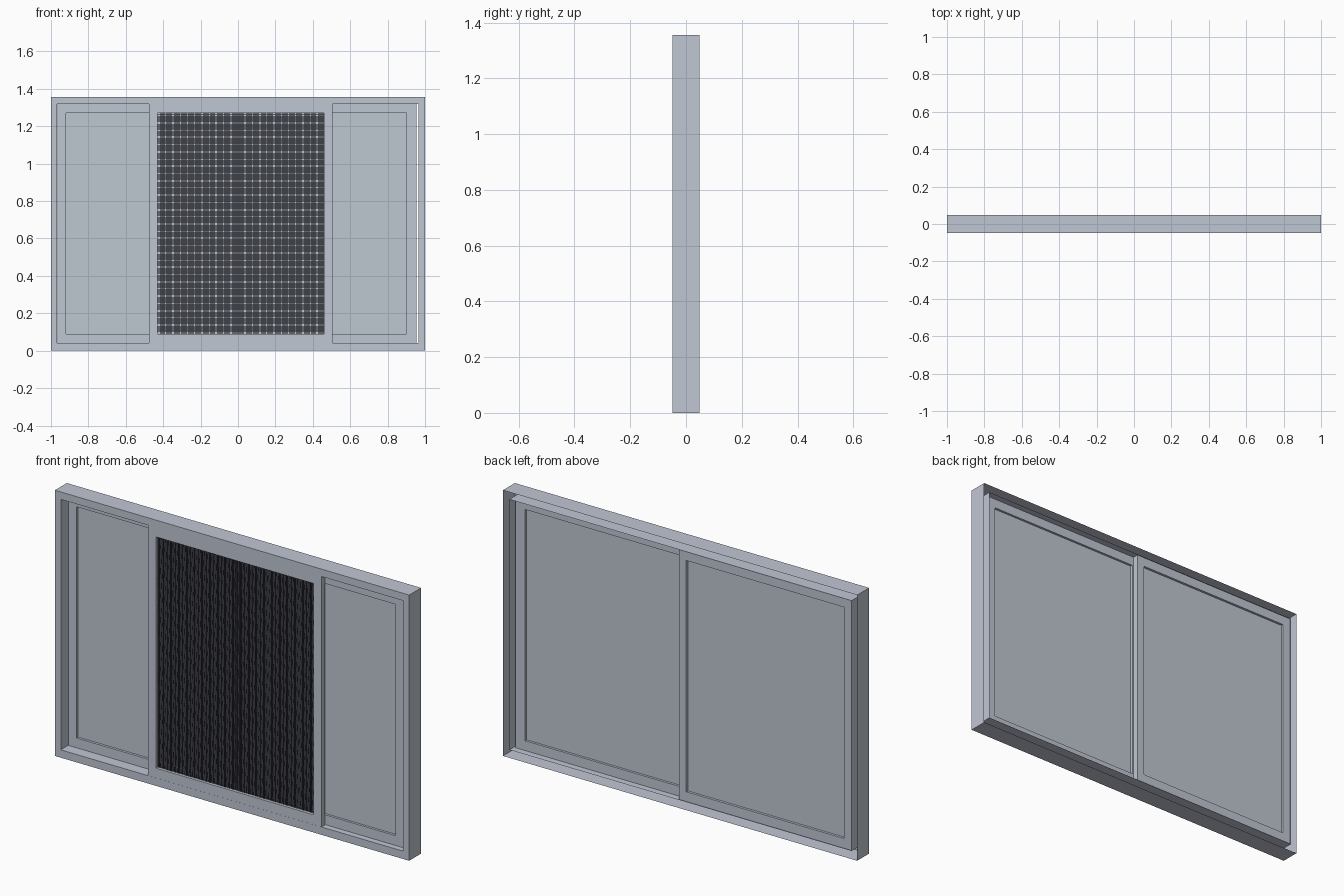
import bpy, bmesh

if "Cube" in bpy.data.objects:
    bpy.data.objects.remove(bpy.data.objects["Cube"])


def material(name, rgb):
    m = bpy.data.materials.new(name)
    m.diffuse_color = (*rgb, 1)
    m.use_nodes = True
    m.node_tree.nodes["Principled BSDF"].inputs["Base Color"].default_value = m.diffuse_color
    return m


grey = material("window_grey", (0.53, 0.57, 0.65))
glass = material("pane_grey", (0.52, 0.58, 0.64))
dark = material("screen_dark", (0.03, 0.03, 0.045))


def finish(name, bm, mat=grey):
    bmesh.ops.recalc_face_normals(bm, faces=bm.faces)
    me = bpy.data.meshes.new(name)
    bm.to_mesh(me)
    bm.free()
    me.materials.append(mat)
    ob = bpy.data.objects.new(name, me)
    bpy.context.collection.objects.link(ob)
    return ob


def ring(name, rects, closed):
    """Skin a series of rectangles (x0, x1, z0, z1, y) into a mitred frame."""
    bm = bmesh.new()
    loops = [[bm.verts.new(p) for p in
              ((a, y, c), (b, y, c), (b, y, d), (a, y, d))]
             for a, b, c, d, y in rects]
    n = len(loops)
    for i in range(n if closed else n - 1):
        l0, l1 = loops[i], loops[(i + 1) % n]
        for k in range(4):
            m = (k + 1) % 4
            bm.faces.new((l0[k], l0[m], l1[m], l1[k]))
    return finish(name, bm)


def add_box(bm, x0, x1, y0, y1, z0, z1):
    vs = bmesh.ops.create_cube(bm, size=1)["verts"]
    for v in vs:
        v.co = (x0 if v.co.x < 0 else x1,
                y0 if v.co.y < 0 else y1,
                z0 if v.co.z < 0 else z1)


def panel_frame(name, outer, inner, y0, y1):
    ring(name, [(*outer, y0), (*inner, y0), (*inner, y1), (*outer, y1)], True)


H = 1.356
Z0, Z1 = 0.04, 1.318     # opening of the outer frame
P0, P1 = 0.09, 1.27      # pane height

# outer frame: hollow section, open at the back
opening = (-0.967, 0.965, Z0, Z1)
ring("outer_frame", [(-1, 1, 0, H, 0.048), (-1, 1, 0, H, -0.048),
                     (*opening, -0.048), (*opening, 0.046)], False)

# two sliding sashes on separate tracks, each with a pane
for side, (a, b), (c, d), y0, y1 in (
        ("left", (-0.966, 0.012), (-0.92, -0.03), 0.012, 0.041),
        ("right", (-0.023, 0.955), (0.02, 0.90), -0.017, 0.011)):
    panel_frame(side + "_sash", (a, b, Z0, Z1), (c, d, P0, P1), y0, y1)
    bm = bmesh.new()
    ym = (y0 + y1) / 2
    add_box(bm, c, d, ym - 0.002, ym + 0.002, P0, P1)
    finish(side + "_pane", bm, glass)

# insect screen frame, flush with the front
panel_frame("screen_frame", (-0.475, 0.505, Z0, Z1),
            (-0.43, 0.46, P0, P1), -0.0475, -0.019)

# woven insect screen: fine crossing wires
bm = bmesh.new()
w, y = 0.001, -0.033
nx, nz = 178, 236
for i in range(1, nx):
    x = -0.43 + 0.89 * i / nx
    add_box(bm, x - w, x + w, y - w, y + w, P0, P1)
for j in range(1, nz):
    z = P0 + (P1 - P0) * j / nz
    add_box(bm, -0.43, 0.46, y - w * 0.9, y + w * 0.9, z - w, z + w)
finish("insect_screen", bm, dark)
